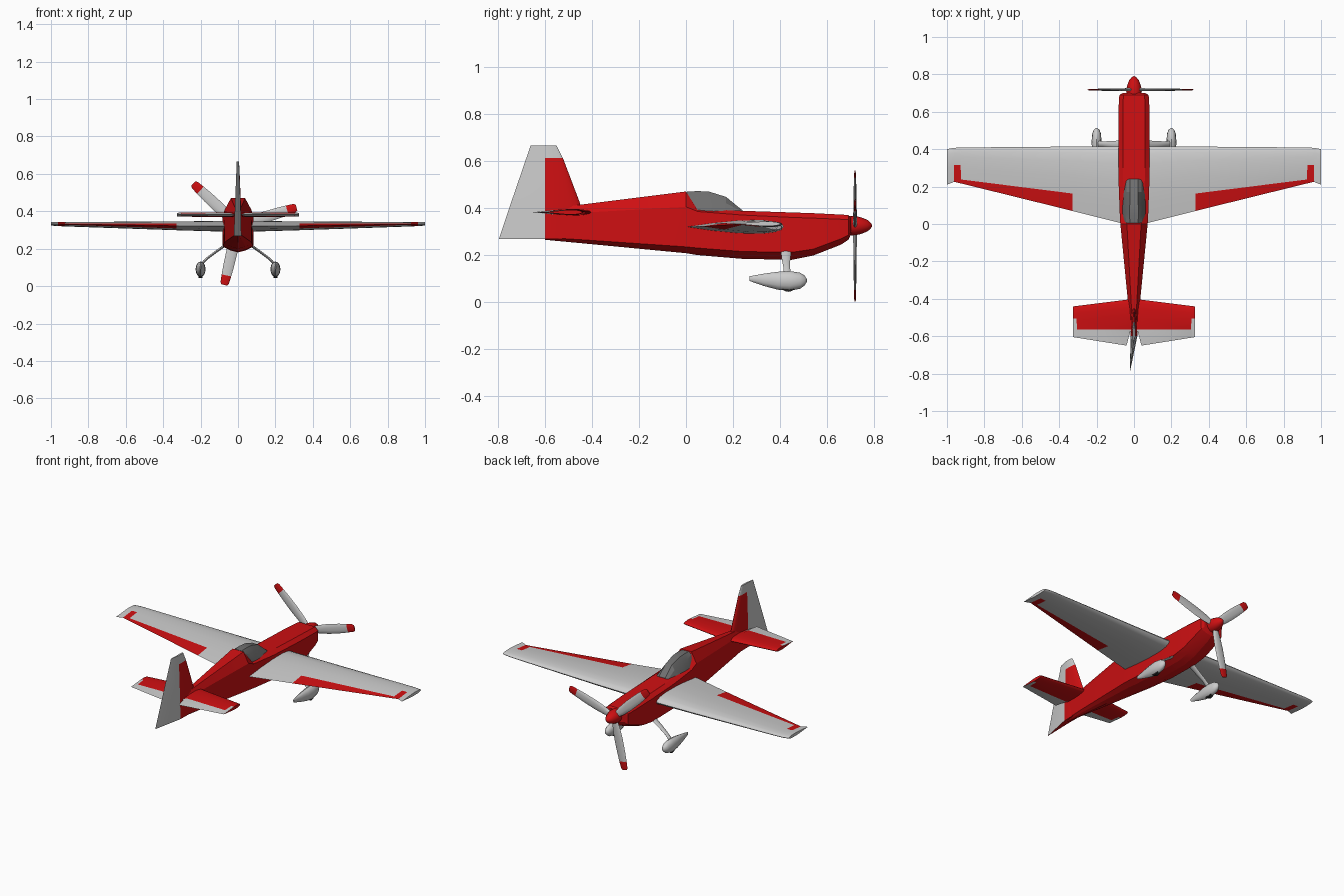
import bpy, bmesh, math
from mathutils import Vector, Matrix

if "Cube" in bpy.data.objects:
    bpy.data.objects.remove(bpy.data.objects["Cube"])


def material(name, rgb):
    m = bpy.data.materials.new(name)
    m.diffuse_color = (*rgb, 1)
    m.use_nodes = True
    m.node_tree.nodes["Principled BSDF"].inputs["Base Color"].default_value = m.diffuse_color
    return m


GREY = material("silver", (0.62, 0.62, 0.62))
RED = material("red", (0.62, 0.005, 0.006))
GLASS = material("dark_glass", (0.16, 0.16, 0.16))
BLACK = material("rubber", (0.02, 0.02, 0.02))


def loft(name, rings, mats, pick=lambda i, j: 0, angle=30, mirror=False):
    """Skin closed rings of equal length, capping both ends."""
    bm = bmesh.new()
    vs = [[bm.verts.new(p) for p in r] for r in rings]
    n = len(rings[0])
    for i in range(len(vs) - 1):
        for j in range(n):
            k = (j + 1) % n
            f = bm.faces.new((vs[i][j], vs[i][k], vs[i + 1][k], vs[i + 1][j]))
            f.material_index = pick(i, j)
    bm.faces.new(vs[0]).material_index = pick(0, 0)
    bm.faces.new(vs[-1]).material_index = pick(len(vs) - 2, 0)
    bmesh.ops.recalc_face_normals(bm, faces=bm.faces)
    me = bpy.data.meshes.new(name)
    bm.to_mesh(me)
    bm.free()
    ob = bpy.data.objects.new(name, me)
    bpy.context.collection.objects.link(ob)
    for m in mats:
        me.materials.append(m)
    bpy.ops.object.select_all(action='DESELECT')
    ob.select_set(True)
    bpy.context.view_layer.objects.active = ob
    bpy.ops.object.shade_smooth_by_angle(angle=math.radians(angle))
    if mirror:
        ob.modifiers.new("mirror", 'MIRROR')
    return ob


def ellipse(c, u, v, n):
    """Ring around c spanned by half axes u and v."""
    c, u, v = Vector(c), Vector(u), Vector(v)
    return [c + u * math.cos(2 * math.pi * k / n) + v * math.sin(2 * math.pi * k / n)
            for k in range(n)]


def thickness(c):
    """Half thickness of a symmetric airfoil, 1 = full thickness ratio."""
    return 5 * (0.2969 * math.sqrt(c) - 0.126 * c - 0.3516 * c**2 + 0.2843 * c**3 - 0.1036 * c**4)


FRONT = (0, 0.03, 0.12, 0.3, 0.62, 1)      # chord points from nose to hinge


def foil(lead, hinge, trail, ratio, place):
    """Airfoil ring; edges 5 and 6 lie behind the hinge line."""
    chord = lead - trail
    ys = [lead + (hinge - lead) * f for f in FRONT]
    t = [thickness((lead - y) / chord) * chord * ratio for y in ys]
    return ([place(y, h) for y, h in zip(ys, t)] + [place(trail, 0)]
            + [place(y, -h) for y, h in list(zip(ys, t))[:0:-1]])


def full_span(stations):
    """Rings for both sides from (x, lead, hinge, trail, ratio, z) stations."""
    both = [(-s[0], *s[1:]) for s in stations[::-1]] + list(stations)
    rings = [foil(*s[1:5], lambda y, h, s=s: Vector((s[0], y, s[5] + h))) for s in both]
    mids = [abs(a[0] + b[0]) / 2 for a, b in zip(both, both[1:])]
    return rings, mids


# Fuselage: hull with rounded back and shallow V belly
hull = [  # y, half width, top half width, top, shoulder, low, bottom
    (-0.60, .012, .006, .395, .38, .275, .265),
    (-0.44, .030, .014, .415, .38, .265, .250),
    (0.00, .073, .038, .470, .405, .235, .208),
    (0.05, .076, .048, .395, .385, .230, .200),
    (0.24, .083, .058, .388, .370, .215, .184),
    (0.45, .084, .060, .381, .360, .212, .180),
    (0.54, .084, .060, .378, .357, .225, .198),
    (0.66, .081, .058, .372, .352, .270, .245),
    (0.69, .078, .056, .370, .350, .285, .265),
    (0.70, .060, .045, .360, .345, .300, .285)]
rings = []
for y, w, tw, top, sh, lo, bot in hull:
    half = [(tw, top), (w, sh), (w * .97, lo), (w * .5, bot + (lo - bot) * .35)]
    rings.append([Vector((x, y, z)) for x, z in half] + [Vector((0, y, bot))]
                 + [Vector((-x, y, z)) for x, z in half[::-1]])
loft("fuselage", rings, [RED], angle=12)

# Canopy
rings = []
for y, w, tw, base, top in [(.005, .048, .036, .440, .469), (.05, .060, .040, .392, .472),
                            (.10, .062, .038, .385, .469), (.17, .060, .034, .380, .447),
                            (.24, .050, .036, .375, .390)]:
    mid = base + (top - base) * .6
    half = [(tw * .6, top), (tw * 1.15, mid), (w, base)]
    rings.append([Vector((x, y, z)) for x, z in half]
                 + [Vector((-x, y, z)) for x, z in half[::-1]])
loft("canopy", rings, [GLASS], angle=20)

# Main wing with red ailerons
rings, wm = full_span([
    (0.07, .415, .110, .005, .145, .320), (.33, .414, .163, .070, .14, .322),
    (.925, .409, .238, .217, .125, .331), (.927, .409, .316, .217, .125, .331),
    (.963, .407, .316, .226, .12, .332), (.965, .407, .316, .224, .12, .332),
    (1.0, .400, .300, .210, .10, .333)])
loft("main_wing", rings, [GREY, RED],
     lambda i, j: int(.33 < wm[i] < .964 and j in (5, 6)), angle=35)

# Tailplane, red in front with silver elevators
rings, _ = full_span([
    (.02, -.402, -.565, -.575, .13, .382), (.04, -.405, -.565, -.65, .11, .382),
    (.305, -.438, -.565, -.608, .13, .382), (.307, -.438, -.505, -.608, .13, .382),
    (.325, -.441, -.505, -.605, .12, .382)])
loft("tailplane", rings, [RED, GREY], lambda i, j: int(j in (5, 6)), angle=35)


# Tail fin with a slightly turned silver rudder
def fin_point(z):
    return lambda y, h: Vector((h - .115 * max(0, -.6 - y), y, z))


fin = [(.268, -.45, -.6, -.795, .11), (.42, -.45, -.6, -.744, .11),
       (.61, -.522, -.6, -.679, .11), (.612, -.523, -.6, -.678, .11),
       (.666, -.55, -.6, -.66, .10)]
loft("tail_fin", [foil(*s[1:], fin_point(s[0])) for s in fin], [RED, GREY],
     lambda i, j: int(i >= 3 or j in (5, 6)), angle=35)

# Spinner
loft("spinner", [ellipse((0, y, .325), (r, 0, 0), (0, 0, r), 16) for y, r in
                 [(.69, .040), (.715, .042), (.745, .035), (.77, .025), (.785, .012), (.79, .003)]],
     [RED], angle=40)

# Three propeller blades with red tips
for k, deg in enumerate((17, 137, 257)):
    a = math.radians(deg)
    out, side = Vector((math.cos(a), 0, math.sin(a))), Vector((-math.sin(a), 0, math.cos(a)))
    hub = Vector((0, .718, .325))
    rings = [ellipse(hub + out * r, side * w, (0, t, 0), 10) for r, w, t in
             [(.02, .016, .009), (.07, .026, .008), (.14, .030, .007), (.22, .029, .006),
              (.275, .026, .005), (.315, .023, .004), (.327, .016, .003)]]
    loft(f"propeller_blade_{k + 1}", rings, [GREY, RED], lambda i, j: int(i >= 4), angle=40)

# Landing gear legs
loft("gear_legs", [ellipse(c, (.003, 0, .006), (0, d, 0), 8) for c, d in
                   [((.055, .425, .228), .024), ((.12, .425, .182), .018),
                    ((.165, .428, .148), .014), ((.197, .43, .115), .016)]],
     [GREY], mirror=True, angle=40)

# Teardrop wheel fairings
loft("wheel_fairings", [ellipse((.2, y, z), (w, 0, 0), (0, 0, h), 12) for y, w, z, h in
                        [(.270, .003, .100, .010), (.33, .014, .095, .026), (.39, .024, .091, .038),
                         (.44, .027, .090, .042), (.485, .023, .091, .034),
                         (.505, .014, .092, .020), (.513, .004, .092, .006)]],
     [GREY], mirror=True, angle=40)

# Wheels
loft("wheels", [ellipse((x, .435, .078), (0, .034, 0), (0, 0, .034), 20) for x in (.19, .21)],
     [BLACK], mirror=True)
